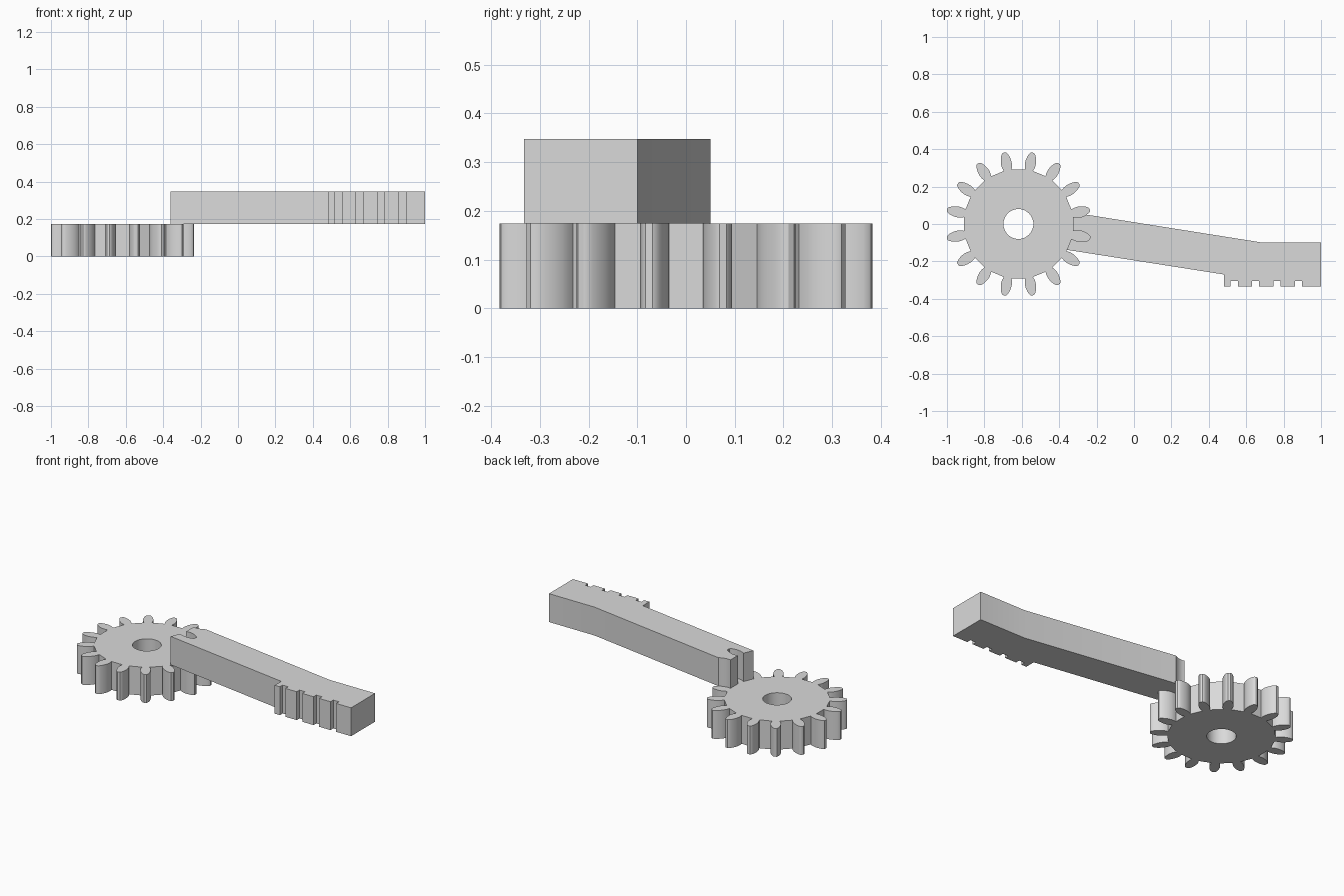
import bpy, bmesh
from math import pi, sin, cos, radians

cube = bpy.data.objects.get("Cube")
if cube:
    bpy.data.objects.remove(cube, do_unlink=True)

grey = bpy.data.materials.new("plain grey")
grey.use_nodes = True
grey.diffuse_color = (0.7, 0.7, 0.7, 1)
grey.node_tree.nodes["Principled BSDF"].inputs["Base Color"].default_value = (0.7, 0.7, 0.7, 1)

THICK = 0.174
GEAR_X = -0.618
TEETH = 16


def prism(name, outline, z0, z1):
    """Extrude a flat outline between two heights."""
    bm = bmesh.new()
    base = bm.faces.new([bm.verts.new((x, y, z0)) for x, y in outline])
    ext = bmesh.ops.extrude_face_region(bm, geom=[base])
    for item in ext["geom"]:
        if isinstance(item, bmesh.types.BMVert):
            item.co.z = z1
    bmesh.ops.recalc_face_normals(bm, faces=bm.faces)
    mesh = bpy.data.meshes.new(name)
    bm.to_mesh(mesh)
    bm.free()
    mesh.materials.append(grey)
    obj = bpy.data.objects.new(name, mesh)
    bpy.context.collection.objects.link(obj)
    return obj


def activate(obj):
    bpy.ops.object.select_all(action="DESELECT")
    obj.select_set(True)
    bpy.context.view_layer.objects.active = obj


def cut(obj, cutter):
    """Subtract the cutter and discard it."""
    mod = obj.modifiers.new("cut", "BOOLEAN")
    mod.operation = "DIFFERENCE"
    mod.solver = "EXACT"
    mod.object = cutter
    activate(obj)
    bpy.ops.object.modifier_apply(modifier=mod.name)
    bpy.data.objects.remove(cutter, do_unlink=True)


def gear_outline():
    # Tooth flank as (radius, half width), leaf shaped
    flank = [(0.293, 0.021), (0.308, 0.0265), (0.325, 0.029), (0.343, 0.028),
             (0.36, 0.0245), (0.375, 0.019), (0.385, 0.013), (0.389, 0.007)]
    tooth = [(r, -w) for r, w in flank] + [(r, w) for r, w in reversed(flank)]
    points = []
    for i in range(TEETH):
        a = (i + 0.5) * 2 * pi / TEETH
        points += [(GEAR_X + r * cos(a) - w * sin(a), r * sin(a) + w * cos(a))
                   for r, w in tooth]
    return points


# Gear wheel with a round bore
gear = prism("gear_wheel", gear_outline(), 0, THICK)
bore = [(GEAR_X + 0.08 * cos(2 * pi * i / 48), 0.08 * sin(2 * pi * i / 48)) for i in range(48)]
cut(gear, prism("bore_cutter", bore, -0.1, THICK + 0.1))

# Arm with a notched rack edge; its inner end is shaped by the gear teeth
arm_outline = [(1, -0.1), (0.69, -0.1), (-0.5, 0.089), (-0.5, -0.116),
               (0.482, -0.27), (0.482, -0.333)]
for i in range(4):
    x = 0.517 + i * 0.1145
    arm_outline += [(x, -0.333), (x, -0.306), (x + 0.038, -0.306), (x + 0.038, -0.333)]
arm_outline.append((1, -0.333))
arm = prism("rack_arm", arm_outline, THICK, 2 * THICK)
cut(arm, prism("tooth_cutter", gear_outline(), THICK - 0.1, 2 * THICK + 0.1))

for part in (gear, arm):
    activate(part)
    bpy.ops.object.shade_smooth_by_angle(angle=radians(30))
